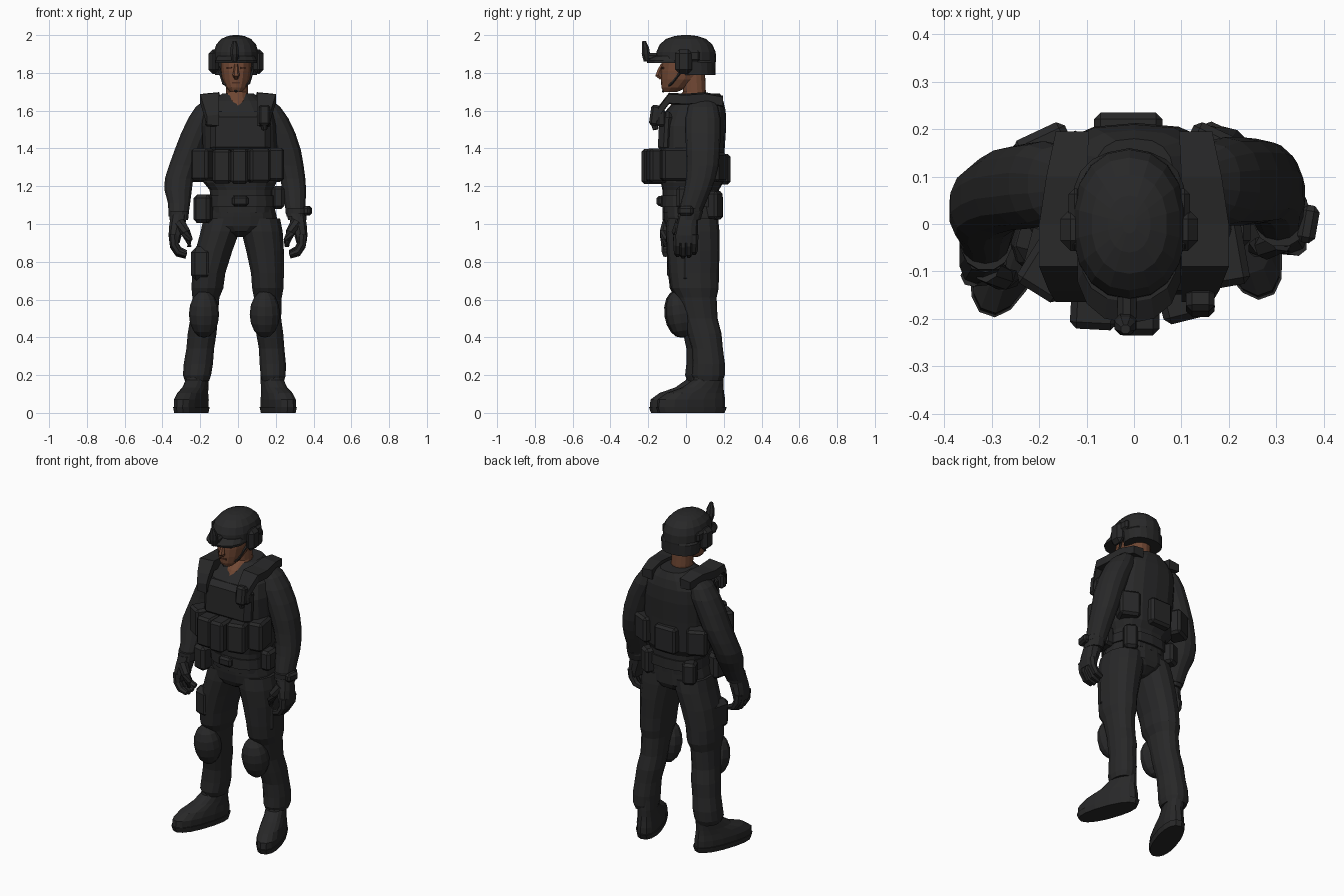
import bpy, bmesh, math
from mathutils import Vector, Matrix


def material(name, rgb):
    m = bpy.data.materials.new(name)
    m.diffuse_color = (*rgb, 1)
    return m


BLACK = material("black_fabric", (0.021, 0.021, 0.0215))
SKIN = material("skin", (0.165, 0.065, 0.034))
DARK = material("dark_skin", (0.07, 0.025, 0.014))


def finish(bm, name, mat):
    bmesh.ops.recalc_face_normals(bm, faces=bm.faces)
    me = bpy.data.meshes.new(name)
    bm.to_mesh(me)
    bm.free()
    me.materials.append(mat)
    ob = bpy.data.objects.new(name, me)
    bpy.context.collection.objects.link(ob)
    return ob


def skin_rings(name, rings, mat):
    """Join closed rings of points into a capped surface."""
    bm = bmesh.new()
    vs = [[bm.verts.new(p) for p in r] for r in rings]
    n = len(vs[0])
    for a, b in zip(vs, vs[1:]):
        for i in range(n):
            bm.faces.new((a[i], a[(i + 1) % n], b[(i + 1) % n], b[i]))
    bm.faces.new(vs[0])
    bm.faces.new(vs[-1])
    return finish(bm, name, mat)


def loft(name, rings, mat=BLACK, n=14, p=2.2):
    """Stack of horizontal superellipses (x, y, z, rx, ry)."""
    def pw(c):
        return math.copysign(abs(c) ** (2 / p), c)
    out = []
    for x, y, z, rx, ry in rings:
        ts = [2 * math.pi * (i + 0.5) / n for i in range(n)]
        out.append([(x + rx * pw(math.cos(t)), y + ry * pw(math.sin(t)), z) for t in ts])
    return skin_rings(name, out, mat)


def tube(name, pts, radii, mat=BLACK, n=7):
    pts = [Vector(p) for p in pts]
    out = []
    for i, c in enumerate(pts):
        d = pts[min(i + 1, len(pts) - 1)] - pts[max(i - 1, 0)]
        q = Vector((0, 0, 1)).rotation_difference(d)
        out.append([c + q @ Vector((radii[i] * math.cos(2 * math.pi * k / n),
                                    radii[i] * math.sin(2 * math.pi * k / n), 0)) for k in range(n)])
    return skin_rings(name, out, mat)


def box(name, loc, size, rz=0, rx=0, mat=BLACK, bevel=0.012):
    bm = bmesh.new()
    bmesh.ops.create_cube(bm, size=1, matrix=Matrix.Diagonal((*size, 1)))
    if bevel:
        bmesh.ops.bevel(bm, geom=bm.edges[:], offset=bevel, segments=1, affect='EDGES')
    ob = finish(bm, name, mat)
    ob.location = loc
    ob.rotation_euler = (math.radians(rx), 0, math.radians(rz))
    return ob


def ball(name, loc, r, rx=0, mat=BLACK):
    bm = bmesh.new()
    bmesh.ops.create_uvsphere(bm, u_segments=12, v_segments=8, radius=1, matrix=Matrix.Diagonal((*r, 1)))
    ob = finish(bm, name, mat)
    ob.location = loc
    ob.rotation_euler = (math.radians(rx), 0, 0)
    return ob


# Head, neck and face
loft("neck", [(0, .0, 1.615, .035, .09), (-.002, .02, 1.655, .06, .085), (-.005, .045, 1.7, .06, .06),
              (-.008, .035, 1.82, .06, .065)], SKIN)
loft("head", [(-.01, -.085, 1.698, .03, .035), (-.01, -.062, 1.722, .055, .068), (-.01, -.035, 1.765, .074, .098),
              (-.01, -.022, 1.81, .081, .112), (-.01, -.015, 1.85, .083, .115), (-.01, 0, 1.92, .075, .11)], SKIN)
tube("nose", [(-.01, -.125, 1.845), (-.01, -.14, 1.81), (-.01, -.147, 1.788), (-.01, -.13, 1.772)],
     [.01, .014, .019, .012], SKIN, 6)
box("mouth", (-.01, -.1285, 1.748), (.042, .009, .009), mat=DARK, bevel=0)
for s in (-1, 1):
    box("eye", (-.01 + s * .036, -.124, 1.825), (.026, .009, .01), rz=s * 16, mat=DARK, bevel=0)
    tube("chin_strap", [(-.01 + s * .093, -.01, 1.83), (-.01 + s * .068, -.075, 1.745), (-.01, -.122, 1.702)],
         [.008, .007, .007], n=5)

# Helmet with brim, ear cups and front mount
loft("helmet", [(-.01, .065, 1.79, .112, .09), (-.01, .06, 1.855, .117, .097), (-.01, 0, 1.865, .12, .16),
                (-.01, 0, 1.91, .12, .157), (-.01, 0, 1.95, .107, .14), (-.01, 0, 1.98, .08, .105),
                (-.01, 0, 1.995, .045, .06), (-.01, 0, 2, .015, .02)], n=18)
loft("helmet_brim", [(-.01, -.09, 1.853, .112, .115), (-.01, -.09, 1.866, .112, .12), (-.01, -.08, 1.89, .1, .085)])
loft("front_mount", [(-.018, -.205, 1.86, .015, .02), (-.018, -.212, 1.9, .025, .024), (-.018, -.215, 1.935, .023, .02),
                     (-.018, -.222, 1.97, .01, .01)], n=8)
box("mount_bracket", (-.015, -.175, 1.885), (.04, .07, .04))
for s in (-1, 1):
    box("ear_cup", (-.01 + s * .118, -.012, 1.86), (.055, .09, .13), bevel=.022)
    box("ear_rail", (-.01 + s * .113, .01, 1.89), (.03, .13, .06))

# Torso and vest
loft("torso", [(.02, .025, 1.06, .165, .148), (.018, .025, 1.18, .17, .15), (.01, .032, 1.22, .195, .165),
               (.01, .035, 1.4, .198, .17), (.005, .039, 1.52, .198, .174), (0, .052, 1.6, .185, .158),
               (0, .068, 1.65, .14, .13), (0, .085, 1.69, .085, .095)], n=18, p=2.7)
box("chest_plate", (.012, -.105, 1.485), (.32, .08, .22), rx=-3, bevel=.03)

# Shoulder straps: sections along y as (y, inner x, outer x, top z)
STRAP = [(-.165, .1, .165, 1.58), (-.14, .1, .18, 1.63), (-.09, .1, .2, 1.695), (0, .1, .2, 1.69),
         (.1, .1, .185, 1.698), (.195, .095, .165, 1.68)]
for s in (-1, 1):
    skin_rings("shoulder_strap", [[(s * a, y, z), (s * b, y, z - .008), (s * b, y, z - .055), (s * a, y, z - .06)]
                                  for y, a, b, z in STRAP], BLACK)
    box("strap_buckle", (s * .14, -.13, 1.56), (.07, .05, .09))
box("shoulder_radio", (.14, -.165, 1.575), (.06, .05, .11), rx=-8)
tube("radio_lead", [(.135, -.17, 1.54), (.14, -.16, 1.5)], [.02, .015])

# Pouches around the vest: x, y, z, width, depth, height, turn
POUCHES = [(-.083, -.165, 1.305, .1, .115, .18, -3), (.008, -.175, 1.305, .092, .12, .185, 0),
           (.108, -.153, 1.31, .112, .1, .18, 14), (-.175, -.09, 1.315, .105, .13, .17, -32),
           (.19, -.06, 1.315, .09, .145, .175, 10), (-.012, .19, 1.29, .145, .09, .16, 0),
           (.165, .15, 1.3, .12, .1, .155, -25), (-.185, .15, 1.3, .12, .1, .155, 25)]
for x, y, z, w, d, h, a in POUCHES:
    box("vest_pouch", (x, y, z), (w, d, h), rz=a, bevel=.014)

# Belt and its pouches
loft("belt", [(.02, .025, 1.09, .18, .16), (.02, .025, 1.15, .177, .158)], n=18, p=2.6)
box("belt_buckle", (.012, -.135, 1.122), (.085, .04, .055))
box("belt_pouch", (-.18, -.06, 1.08), (.09, .12, .15), rz=-15, bevel=.018)
box("belt_pouch", (.213, .0, 1.14), (.065, .1, .12), bevel=.015)
box("belt_pouch", (.15, .148, 1.1), (.08, .075, .15), rz=-30, bevel=.015)
box("belt_pouch", (-.13, .15, 1.09), (.08, .08, .13), rz=25, bevel=.015)

# Trousers
loft("trouser_seat", [(.012, .032, .93, .02, .08), (.014, .032, .96, .12, .13), (.018, .032, .99, .195, .143),
                      (.02, .028, 1.04, .188, .146), (.02, .025, 1.12, .168, .148)], n=16, p=2.3)
loft("right_leg", [(-.075, .035, 1.03, .11, .135), (-.095, .035, .96, .105, .142), (-.127, .035, .86, .1, .138),
                   (-.155, .037, .74, .09, .132), (-.162, .042, .66, .086, .128), (-.17, .047, .61, .073, .105),
                   (-.18, .06, .5, .074, .09), (-.19, .075, .42, .078, .09), (-.2, .085, .34, .075, .083),
                   (-.21, .09, .26, .079, .088), (-.217, .085, .2, .076, .09), (-.217, .085, .17, .066, .078)])
loft("left_leg", [(.115, .035, 1.03, .11, .135), (.127, .035, .96, .112, .142), (.143, .04, .86, .102, .138),
                  (.155, .042, .74, .088, .132), (.158, .047, .66, .085, .126), (.158, .057, .61, .075, .105),
                  (.16, .077, .5, .07, .09), (.168, .098, .42, .073, .09), (.178, .113, .34, .069, .082),
                  (.184, .12, .26, .071, .086), (.186, .118, .2, .068, .088), (.186, .118, .17, .06, .075)])
box("thigh_pocket", (-.175, -.01, .79), (.125, .17, .18), rz=-15, bevel=.03)
box("thigh_pocket", (.192, .045, .78), (.09, .17, .19), rz=6, bevel=.03)

# Knee pads and boots
for x, y in ((-.18, -.04), (.142, -.032)):
    ball("knee_pad", (x, y, .523), (.08, .075, .126), rx=8)
for x, y, a in ((-.247, -.008, -19), (.213, .028, 20)):
    boot = loft("boot", [(0, -.002, .03, .068, .19), (0, 0, .07, .069, .188), (0, .022, .105, .063, .16),
                         (0, .065, .135, .058, .113), (0, .095, .175, .055, .083), (0, .1, .25, .055, .075)],
                n=16, p=2.3)
    sole = loft("boot_sole", [(0, 0, 0, .068, .185), (0, 0, .032, .073, .197)], n=16, p=2.3)
    for o in (boot, sole):
        o.location = (x, y, 0)
        o.rotation_euler.z = math.radians(a)

# Arms
loft("right_arm", [(-.14, .085, 1.655, .04, .06), (-.165, .085, 1.62, .06, .08), (-.19, .085, 1.56, .075, .09),
                   (-.225, .08, 1.48, .078, .09), (-.26, .075, 1.39, .078, .088), (-.29, .062, 1.31, .077, .083),
                   (-.312, .045, 1.24, .077, .08), (-.317, .025, 1.18, .074, .077), (-.312, -.005, 1.11, .06, .066),
                   (-.315, -.035, 1.04, .053, .058)])
loft("left_arm", [(.14, .09, 1.655, .04, .06), (.165, .09, 1.62, .06, .08), (.19, .09, 1.56, .078, .093),
                  (.228, .09, 1.48, .078, .093), (.258, .09, 1.39, .077, .09), (.277, .088, 1.31, .072, .085),
                  (.29, .078, 1.24, .068, .078), (.298, .062, 1.18, .064, .072), (.302, .038, 1.11, .057, .066),
                  (.306, .015, 1.04, .05, .06)])

# Gloved hands with curled fingers
for s, y in ((-1, -.065), (1, .0)):
    loft("glove_cuff", [(s * .313, y + .02, 1.02, .05, .058), (s * .312, y + .03, 1.07, .055, .063)], n=12)
    loft("palm", [(s * .313, y + .015, 1.05, .044, .052), (s * .322, y + .005, .99, .044, .058),
                  (s * .333, y, .94, .036, .062), (s * .336, y, .9, .028, .06)], n=10, p=2.6)
    for dy, dz in ((-.044, 0), (-.015, -.008), (.015, -.004), (.042, .01)):
        tube("finger", [(s * .342, y + dy, .945), (s * .338, y + dy, .89 + dz), (s * .315, y + dy, .853 + dz),
                        (s * .274, y + dy, .838 + dz)], [.024, .023, .021, .015])
    tube("thumb", [(s * .31, y - .03, 1.01), (s * .277, y - .05, .955), (s * .26, y - .05, .915),
                   (s * .258, y - .045, .88)], [.03, .026, .021, .013])

# Wrist watch
loft("watch_band", [(.31, .02, 1.055, .06, .068), (.31, .02, 1.085, .06, .068)], n=12)
box("watch_face", (.367, .0, 1.07), (.04, .08, .05), rz=-10)
